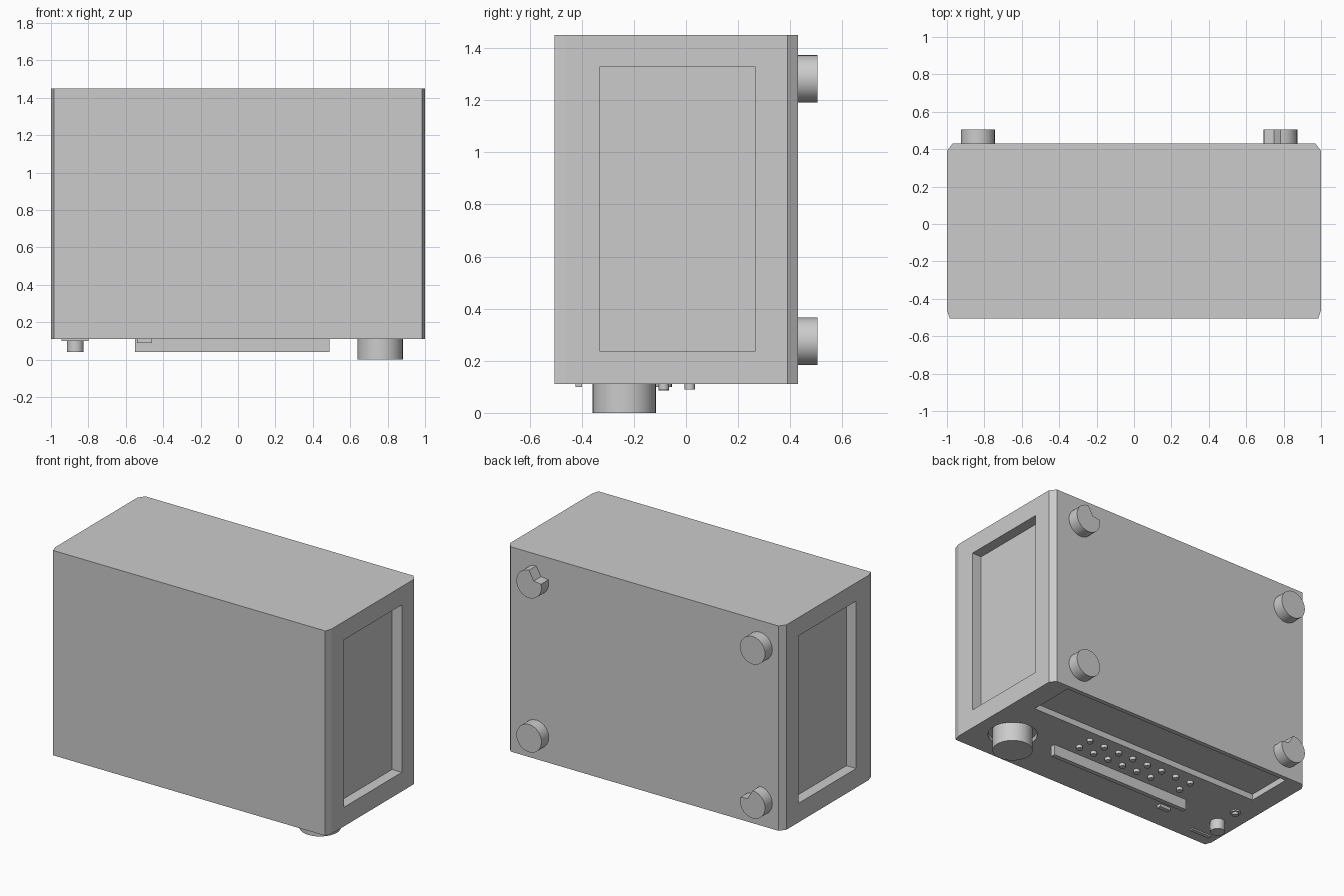
import bpy, bmesh, math
from mathutils import Matrix

if "Cube" in bpy.data.objects:
    bpy.data.objects.remove(bpy.data.objects["Cube"])

FRONT = 0.11  # height of the control panel, which faces down


def make(name, pts, depth, matrix=Matrix()):
    """Extrude a closed 2D profile along +z, then place it."""
    bm = bmesh.new()
    face = bm.faces.new([bm.verts.new((x, y, 0)) for x, y in pts])
    ext = bmesh.ops.extrude_face_region(bm, geom=[face])
    top = [v for v in ext["geom"] if isinstance(v, bmesh.types.BMVert)]
    bmesh.ops.translate(bm, verts=top, vec=(0, 0, depth))
    bmesh.ops.recalc_face_normals(bm, faces=bm.faces)
    bm.transform(matrix)
    me = bpy.data.meshes.new(name)
    bm.to_mesh(me)
    bm.free()
    ob = bpy.data.objects.new(name, me)
    bpy.context.collection.objects.link(ob)
    return ob


def box(name, x0, x1, y0, y1, z0, z1):
    return make(name, [(x0, y0), (x1, y0), (x1, y1), (x0, y1)], z1 - z0,
                Matrix.Translation((0, 0, z0)))


def circle(r, n=24):
    return [(r * math.cos(2 * math.pi * i / n), r * math.sin(2 * math.pi * i / n))
            for i in range(n)]


def smooth(ob):
    bpy.ops.object.select_all(action='DESELECT')
    ob.select_set(True)
    bpy.context.view_layer.objects.active = ob
    bpy.ops.object.shade_smooth_by_angle(angle=math.radians(32))


def peg(name, x, y, r, z0, z1, n=24):
    ob = make(name, circle(r, n), z1 - z0, Matrix.Translation((x, y, z0)))
    smooth(ob)
    return ob


def cut(target, cutter):
    cutter.hide_render = True
    mod = target.modifiers.new(cutter.name, 'BOOLEAN')
    mod.object = cutter
    mod.operation = 'DIFFERENCE'
    mod.solver = 'EXACT'
    bpy.context.view_layer.objects.active = target
    bpy.ops.object.modifier_apply(modifier=mod.name)
    bpy.data.objects.remove(cutter)


# cabinet with chamfered long edges
half = [(0.985, -0.505), (1, -0.46), (1, 0.39), (0.97, 0.43)]
cabinet = make("cabinet", half + [(-x, y) for x, y in reversed(half)], 1.45 - FRONT,
               Matrix.Translation((0, 0, FRONT)))

# side recesses, display window and knob well
for s in (-1, 1):
    a, b = sorted((s * 0.93, s * 1.1))
    cut(cabinet, box("side_recess", a, b, -0.33, 0.265, 0.235, 1.33))
cut(cabinet, box("display_recess", -0.86, 0.86, 0.09, 0.40, 0, FRONT + 0.04))
cut(cabinet, peg("knob_well", 0.76, -0.237, 0.15, 0, FRONT + 0.03, 32))

# volume knob
peg("volume_knob", 0.76, -0.237, 0.122, 0, FRONT + 0.03, 32)

# long lip below the buttons, with a small key under it
box("panel_lip", -0.55, 0.49, -0.195, -0.165, 0.04, FRONT + 0.01)
box("small_key", -0.54, -0.46, -0.33, -0.30, 0.09, FRONT + 0.01)

# two rows of push buttons
for row, y in enumerate((0.015, -0.085)):
    for i in range(8):
        if row and i == 6:
            continue
        peg(f"button_{row}_{i}", 0.36 - 0.113 * i, y, 0.02, 0.09, FRONT + 0.01, 12)

# selector knob, jack and power strip
peg("selector_knob", -0.87, -0.25, 0.045, 0.04, FRONT + 0.01)
peg("jack_collar", -0.873, -0.086, 0.032, 0.1, FRONT + 0.01, 16)
peg("jack", -0.873, -0.086, 0.02, 0.085, FRONT + 0.01, 12)
box("power_strip", -0.945, -0.80, -0.425, -0.40, 0.10, FRONT + 0.01)

# round feet, two of them with a wedge missing
for x in (-0.835, 0.783):
    for z in (0.275, 1.283):
        pts = circle(0.091)
        notch = (x > 0) == (z > 1)
        if notch:
            # local y points to -z once the foot is turned to face +y
            s = -1 if x > 0 else 1
            pts = [p for p in pts if not (0.02 < s * p[0] < 0.083 and p[1] < -0.03)]
            k = max(range(len(pts)), key=lambda i: math.dist(pts[i], pts[(i + 1) % len(pts)]))
            pts.insert(k + 1, (s * 0.035, -0.03))
        foot = make("foot", pts, 0.085, Matrix.Translation((x, 0.42, z))
                    @ Matrix.Rotation(-math.pi / 2, 4, 'X'))
        smooth(foot)
